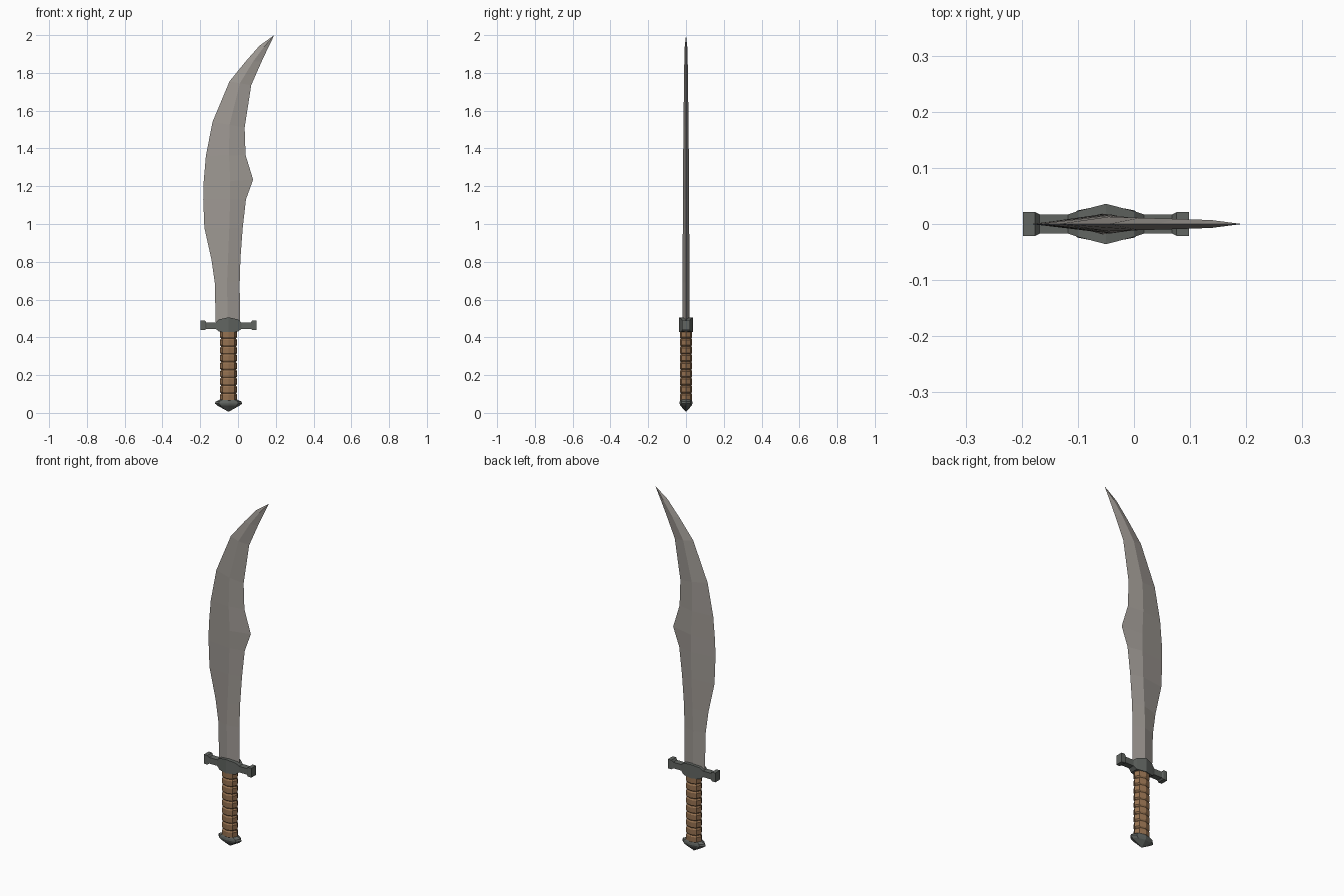
import bpy, bmesh, math

if "Cube" in bpy.data.objects:
    bpy.data.objects.remove(bpy.data.objects["Cube"])

CX = -0.05  # handle axis


def material(name, col):
    m = bpy.data.materials.new(name)
    m.diffuse_color = (*col, 1)
    m.use_nodes = True
    m.node_tree.nodes["Principled BSDF"].inputs["Base Color"].default_value = m.diffuse_color
    return m


STEEL = material("blade steel", (0.34, 0.315, 0.29))
IRON = material("dark iron", (0.12, 0.13, 0.12))
LEATHER = material("brown leather", (0.30, 0.165, 0.08))


def loft(name, rings, mat):
    """Skin a list of equal-length rings; a one-point ring closes to a tip."""
    bm = bmesh.new()
    vs = [[bm.verts.new(p) for p in r] for r in rings]
    for a, b in zip(vs, vs[1:]):
        n = max(len(a), len(b))
        for i in range(n):
            j = (i + 1) % n
            if len(a) == 1:
                bm.faces.new((a[0], b[j], b[i]))
            elif len(b) == 1:
                bm.faces.new((a[i], a[j], b[0]))
            else:
                bm.faces.new((a[i], a[j], b[j], b[i]))
    for r in (vs[0], vs[-1]):
        if len(r) > 2:
            bm.faces.new(r)
    bmesh.ops.recalc_face_normals(bm, faces=bm.faces)
    me = bpy.data.meshes.new(name)
    bm.to_mesh(me)
    bm.free()
    me.materials.append(mat)
    ob = bpy.data.objects.new(name, me)
    bpy.context.collection.objects.link(ob)
    return ob


def oval(rx, ry, z, n=8):
    return [(CX + rx * math.cos(2 * math.pi * i / n),
             ry * math.sin(2 * math.pi * i / n), z) for i in range(n)]


# Blade: diamond sections (spine x, z, edge x, z, ridge x, half thickness)
sections = [
    (-.118, .48, .010, .48, -.055, .019),
    (-.123, .69, .009, .69, -.058, .018),
    (-.140, .81, .013, .82, -.053, .018),
    (-.178, .98, .025, .98, -.046, .017),
    (-.184, 1.13, .042, 1.13, -.042, .017),
    (-.182, 1.22, .080, 1.235, -.041, .016),
    (-.170, 1.36, .040, 1.365, -.048, .015),
    (-.135, 1.54, .035, 1.51, -.045, .013),
    (-.045, 1.755, .070, 1.735, .010, .011),
    (.040, 1.86, .125, 1.86, .080, .009),
    (.115, 1.945, .158, 1.93, .138, .007),
]
rings = []
for sx, sz, ex, ez, rx, t in sections:
    rz = (sz + ez) / 2
    rings.append([(sx, 0, sz), (rx, -t, rz), (ex, 0, ez), (rx, t, rz)])
rings.append([(.192, 0, 2.0)])
loft("blade", rings, STEEL)

# Crossguard: stations (distance from centre, half depth, bottom, top), mirrored
half = [
    (0, .036, .428, .506), (.05, .023, .430, .495), (.068, .017, .445, .479),
    (.118, .017, .445, .479), (.126, .021, .438, .490), (.148, .021, .438, .490),
]
stations = [(-d, y, b, t) for d, y, b, t in half[:0:-1]] + half
loft("crossguard", [[(CX + d, -y, b), (CX + d, y, b), (CX + d, y, t), (CX + d, -y, t)]
                    for d, y, b, t in stations], IRON)

# Grip: stacked leather wraps with narrow grooves
z0, z1, n = .062, .435, 9
p = (z1 - z0) / n
rings = []
for i in range(n):
    z = z0 + i * p
    for f, s in ((0, .85), (.18, 1), (.82, 1), (1, .85)):
        if i and f == 0:
            continue
        rings.append(oval(.046 * s, .033 * s, z + f * p))
loft("grip", rings, LEATHER)

# Pommel: wide faceted cap ending in a point
loft("pommel", [[(CX, 0, .006)], oval(.058, .030, .038), oval(.073, .034, .050),
                oval(.068, .033, .060), oval(.045, .030, .071)], IRON)
